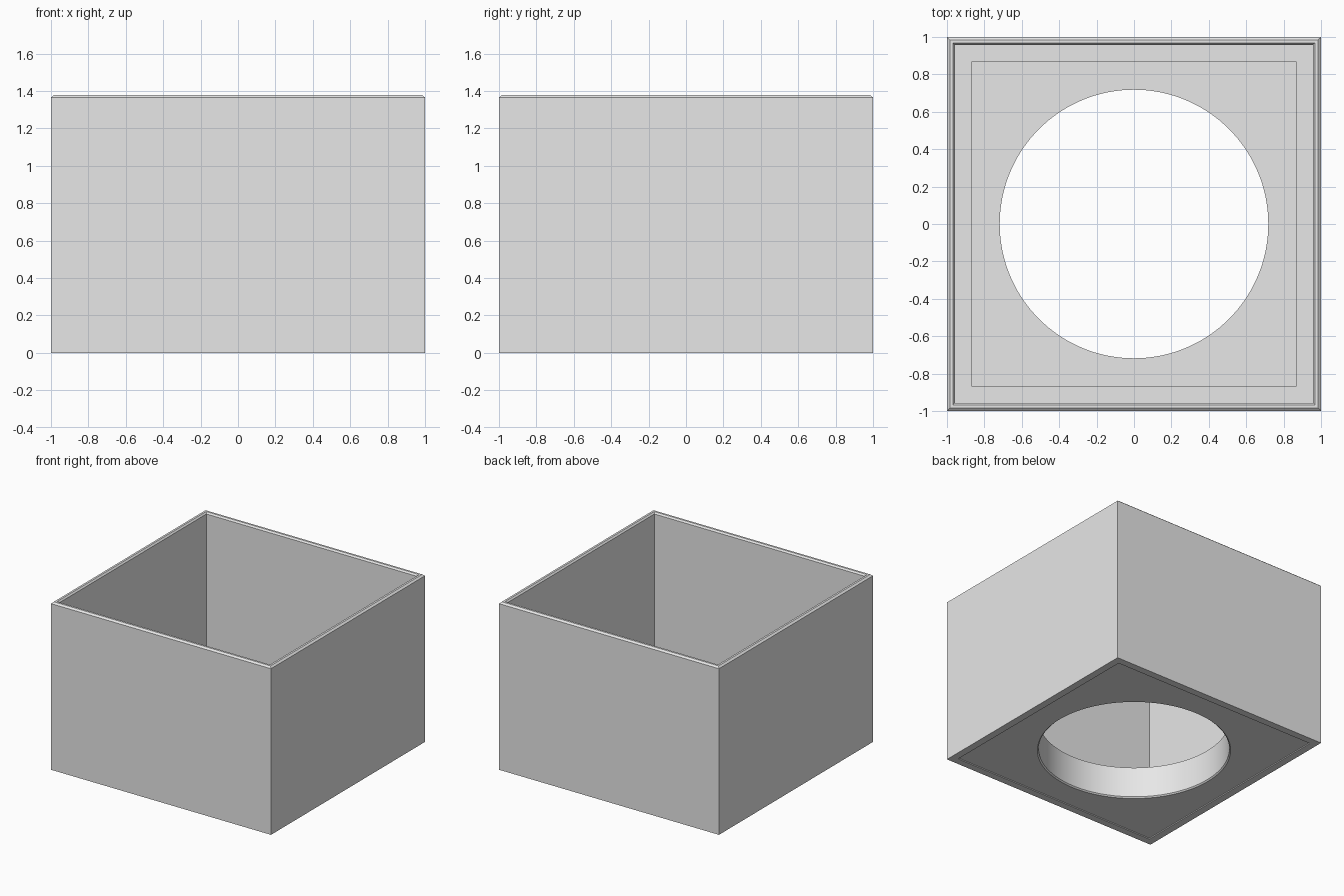
import bpy
import bmesh
from math import cos, sin, pi

cube = bpy.data.objects.get("Cube")
if cube:
    bpy.data.objects.remove(cube, do_unlink=True)

SIDES = 128  # multiple of eight, so square rings get exact corners

grey = bpy.data.materials.new("light grey")
grey.use_nodes = True
grey.diffuse_color = (0.8, 0.8, 0.8, 1)
grey.node_tree.nodes["Principled BSDF"].inputs["Base Color"].default_value = (0.8, 0.8, 0.8, 1)


def ring(bm, shape, size, z):
    """One horizontal loop: a circle of radius size, or a square of half-width size."""
    verts = []
    for i in range(SIDES):
        a = 2 * pi * i / SIDES
        c, s = cos(a), sin(a)
        r = size if shape == "circle" else size / max(abs(c), abs(s))
        verts.append(bm.verts.new((r * c, r * s, z)))
    return verts


def loft(name, profile):
    """Join the rings of a closed profile into one watertight body."""
    bm = bmesh.new()
    rings = [ring(bm, *step) for step in profile]
    for lower, upper in zip(rings, rings[1:] + rings[:1]):
        for i in range(SIDES):
            j = (i + 1) % SIDES
            bm.faces.new((lower[i], lower[j], upper[j], upper[i]))
    bmesh.ops.recalc_face_normals(bm, faces=bm.faces)
    mesh = bpy.data.meshes.new(name)
    bm.to_mesh(mesh)
    bm.free()
    mesh.materials.append(grey)
    obj = bpy.data.objects.new(name, mesh)
    bpy.context.collection.objects.link(obj)
    return obj


box = loft("open_box", [
    # underside: foot edge, shallow recess, chamfered hole
    ("square", 0.94, 0.008),
    ("square", 0.94, 0.0),
    # outer walls and chamfered rim
    ("square", 1.0, 0.0),
    ("square", 1.0, 1.365),
    ("square", 0.985, 1.378),
    ("square", 0.968, 1.378),
    ("square", 0.957, 1.365),
    # inner walls, floor and raised panel around the hole
    ("square", 0.957, 0.26),
    ("square", 0.87, 0.26),
    ("square", 0.87, 0.27),
    ("circle", 0.718, 0.27),
    ("circle", 0.718, 0.018),
    ("circle", 0.728, 0.008),
])

# smooth hole wall, crisp edges elsewhere
bpy.ops.object.select_all(action="DESELECT")
box.select_set(True)
bpy.context.view_layer.objects.active = box
bpy.ops.object.shade_smooth_by_angle(angle=pi / 6)
